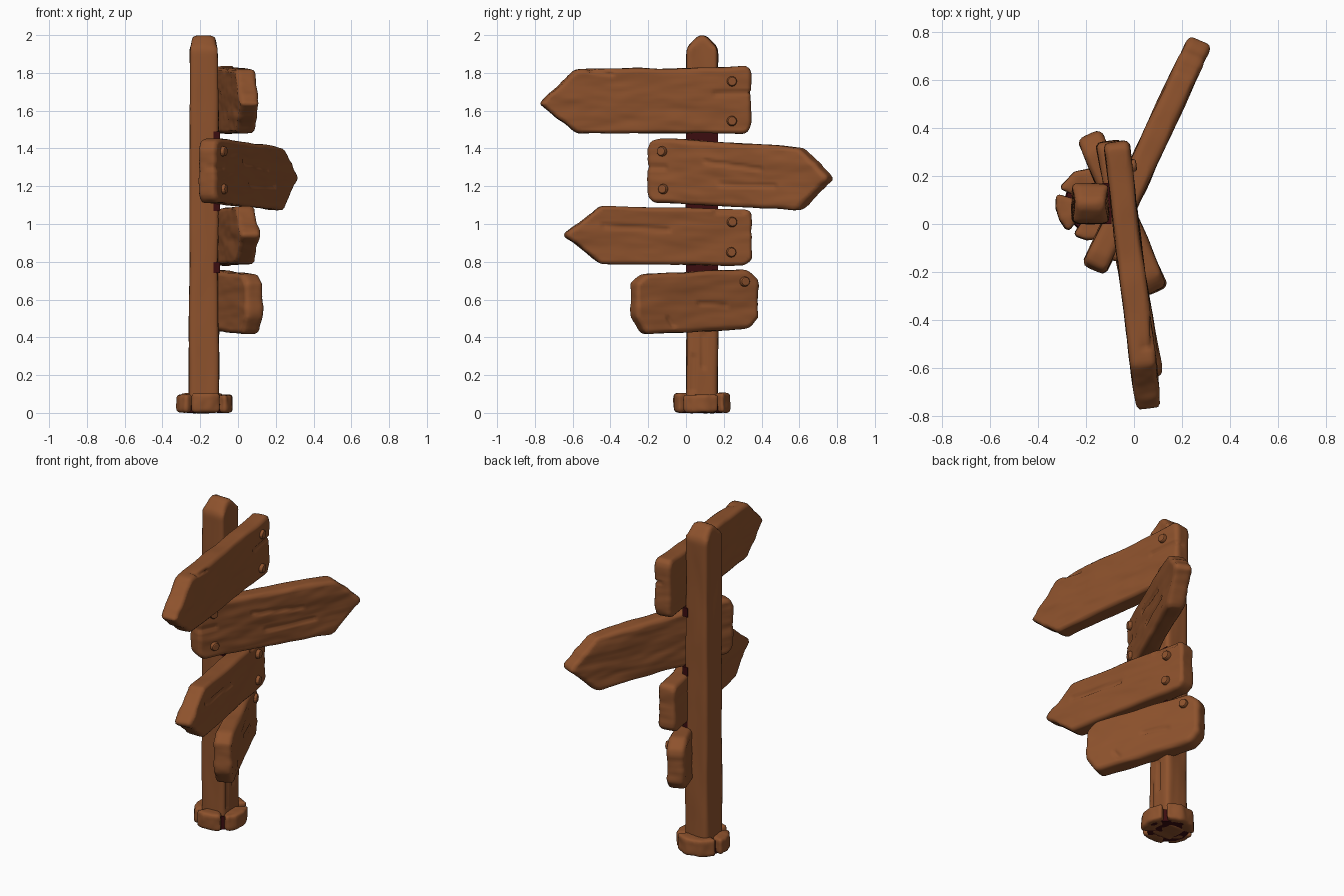
import bpy, bmesh, math
from mathutils import Vector, Matrix, noise

if "Cube" in bpy.data.objects:
    bpy.data.objects.remove(bpy.data.objects["Cube"])


def material(name, rgb):
    m = bpy.data.materials.new(name)
    m.diffuse_color = (*rgb, 1)
    m.use_nodes = True
    m.node_tree.nodes["Principled BSDF"].inputs["Base Color"].default_value = m.diffuse_color
    return m


WOOD = material("brown wood", (0.27, 0.085, 0.026))
DARK = material("dark maroon gap", (0.045, 0.004, 0.005))


def add(name, bm, mat, matrix=Matrix(), smooth=False):
    bmesh.ops.recalc_face_normals(bm, faces=bm.faces)
    me = bpy.data.meshes.new(name)
    bm.to_mesh(me)
    bm.free()
    ob = bpy.data.objects.new(name, me)
    bpy.context.collection.objects.link(ob)
    me.materials.append(mat)
    ob.matrix_world = matrix
    if smooth:
        me.shade_smooth()
    return ob


def extrude_outline(points, thick):
    """Outline in (y, z), extruded evenly along x."""
    bm = bmesh.new()
    f = bm.faces.new([bm.verts.new((-thick / 2, y, z)) for y, z in points])
    top = bmesh.ops.extrude_face_region(bm, geom=[f])["geom"]
    bmesh.ops.translate(bm, vec=(thick, 0, 0),
                        verts=[v for v in top if isinstance(v, bmesh.types.BMVert)])
    return bm


def carve(ob, bevel, voxel, grain, seed, amount, cracks=()):
    """Round the edges, remesh finely, then carve uneven grain and cracks."""
    b = ob.modifiers.new("round", "BEVEL")
    b.width, b.segments, b.limit_method = bevel, 2, "ANGLE"
    b.angle_limit = math.radians(25)
    r = ob.modifiers.new("fine", "REMESH")
    r.mode, r.voxel_size = "VOXEL", voxel
    dg = bpy.context.evaluated_depsgraph_get()
    me = bpy.data.meshes.new_from_object(ob.evaluated_get(dg))
    ob.modifiers.clear()
    normals = [v.normal.copy() for v in me.vertices]
    for v, n in zip(me.vertices, normals):
        p = v.co
        q = Vector(p[i] * grain[i] for i in range(3)) + Vector((seed, 3.1 * seed, 0))
        d = amount * (noise.noise(q) + 0.5 * noise.noise(q * 2.3))
        for y0, z0, y1, z1 in cracks:
            a, c = Vector((y0, z0)), Vector((y1, z1))
            w = Vector((p.y, p.z)) - a
            t = max(0, min(1, w.dot(c - a) / (c - a).length_squared))
            dist = (w - (c - a) * t).length
            if p.x > 0:
                d -= 0.014 * math.exp(-(dist / 0.008) ** 2)
        v.co = p + n * d
    ob.data = me
    me.shade_smooth()


# Post with a ridged top
CX, CY = -0.18, 0.085
bm = extrude_outline([(-.083, 0), (.083, 0), (.083, 1.93), (.018, 2.0), (-.018, 2.0), (-.083, 1.93)], 0.16)
for v in bm.verts:
    if v.co.z > 1.95:
        v.co.x *= 0.72
post = add("post", bm, WOOD, Matrix.Translation((CX, CY, 0)))
carve(post, 0.018, 0.014, (9, 9, 2), 1.0, 0.006, [(0.005, .24, .005, .42), (-.05, .12, -.045, .3)])

# Boards: yaw, centre x, outline, nails, cracks (side-view y, z)
BOARDS = {
    "top_board": (7, -.043, [(-.785, 1.635), (-.59, 1.815), (.325, 1.835), (.345, 1.81), (.345, 1.51),
                             (.315, 1.48), (-.58, 1.48)],
                  [(.24, 1.755), (.24, 1.545)], [(.15, 1.69, .34, 1.695), (-.52, 1.81, -.4, 1.795)]),
    "second_board": (-25, -.04, [(-.205, 1.41), (-.185, 1.445), (-.14, 1.455), (.63, 1.405), (.79, 1.24),
                                 (.615, 1.075), (-.17, 1.11), (-.205, 1.15)],
                     [(-.117, 1.385), (-.11, 1.185)], [(.12, 1.33, .42, 1.29), (.2, 1.21, .5, 1.2), (-.2, 1.3, -.1, 1.3)]),
    "third_board": (10, -.06, [(-.655, .94), (-.46, 1.095), (.335, 1.075), (.35, 1.05), (.35, .81),
                               (.31, .78), (-.46, .79)],
                    [(.24, 1.01), (.235, .85)], [(.15, 1.065, .3, 1.06), (-.45, .99, -.1, .97)]),
    "bottom_board": (23, -.065, [(-.295, .69), (-.235, .735), (.32, .76), (.385, .705), (.385, .505),
                                 (.325, .445), (-.235, .415), (-.295, .505)],
                     [(.30, .695)], [(-.12, .5, -.09, .46), (.05, .58, .2, .57)]),
}
for i, (name, (yaw, cx, outline, nails, cracks)) in enumerate(BOARDS.items()):
    a = math.radians(yaw)
    ys = [y for y, z in outline]
    mid, span, thick = (min(ys) + max(ys)) / 2, max(ys) - min(ys), 0.105
    # undo foreshortening, allowing for the thickness seen end-on
    k = (span - 0.7 * thick * abs(math.sin(a))) / span
    u = lambda y: ((mid + (y - mid) * k) - CY) / math.cos(a)
    mw = Matrix.Translation((cx, CY, 0)) @ Matrix.Rotation(a, 4, "Z")
    ob = add(name, extrude_outline([(u(y), z) for y, z in outline], thick), WOOD, mw)
    carve(ob, 0.02, 0.013, (5, 3.5, 14), 5.0 + 7 * i, 0.007,
          [(u(p), q, u(r), s) for p, q, r, s in cracks])
    # Round nail heads
    for j, (y, z) in enumerate(nails):
        bm = bmesh.new()
        bmesh.ops.create_cone(bm, cap_ends=True, segments=16, radius1=.03, radius2=.024, depth=.04,
                              matrix=Matrix.Translation((thick / 2, u(y), z)) @ Matrix.Rotation(math.pi / 2, 4, "Y"))
        nail = add(f"{name}_nail_{j + 1}", bm, WOOD, mw)
        b = nail.modifiers.new("round", "BEVEL")
        b.width, b.segments = 0.007, 2


def box(name, lo, hi, mat):
    bm = bmesh.new()
    bmesh.ops.create_cube(bm, size=1)
    for v in bm.verts:
        v.co = [lo[i] + (v.co[i] + .5) * (hi[i] - lo[i]) for i in range(3)]
    return add(name, bm, mat)


# Dark bands on the post in the gaps between boards
for i, (z0, z1) in enumerate([(1.435, 1.49), (1.07, 1.125), (.74, .80)]):
    box(f"dark_gap_{i + 1}", (-.13, .0, z0), (-.094, .17, z1), DARK)

# Base: wedge-shaped blocks round the post, with a dark core in the gaps
bm = bmesh.new()
bmesh.ops.create_cone(bm, cap_ends=True, segments=12, radius1=.118, radius2=.112, depth=.078,
                      matrix=Matrix.Translation((-.176, CY, .041)))
add("base_core", bm, DARK)
gaps = [-50, 42, 160, 235, 310]
for i in range(4):
    a0, a1 = math.radians(gaps[i] + 5), math.radians(gaps[i + 1] - 5)
    n = 3
    arc = [a0 + (a1 - a0) * t / n for t in range(n + 1)]
    ring = [(.152 * math.cos(t), .152 * math.sin(t)) for t in arc]
    ring += [(.06 * math.cos(t), .06 * math.sin(t)) for t in reversed(arc)]
    bm = bmesh.new()
    h = .095 + .008 * (i % 2)
    f = bm.faces.new([bm.verts.new((x, y, .002)) for x, y in ring])
    top = bmesh.ops.extrude_face_region(bm, geom=[f])["geom"]
    bmesh.ops.translate(bm, vec=(0, 0, h), verts=[v for v in top if isinstance(v, bmesh.types.BMVert)])
    block = add(f"base_block_{i + 1}", bm, WOOD, Matrix.Translation((-.176, CY, 0)))
    carve(block, 0.014, 0.01, (12, 12, 10), 40.0 + 5 * i, 0.005)
